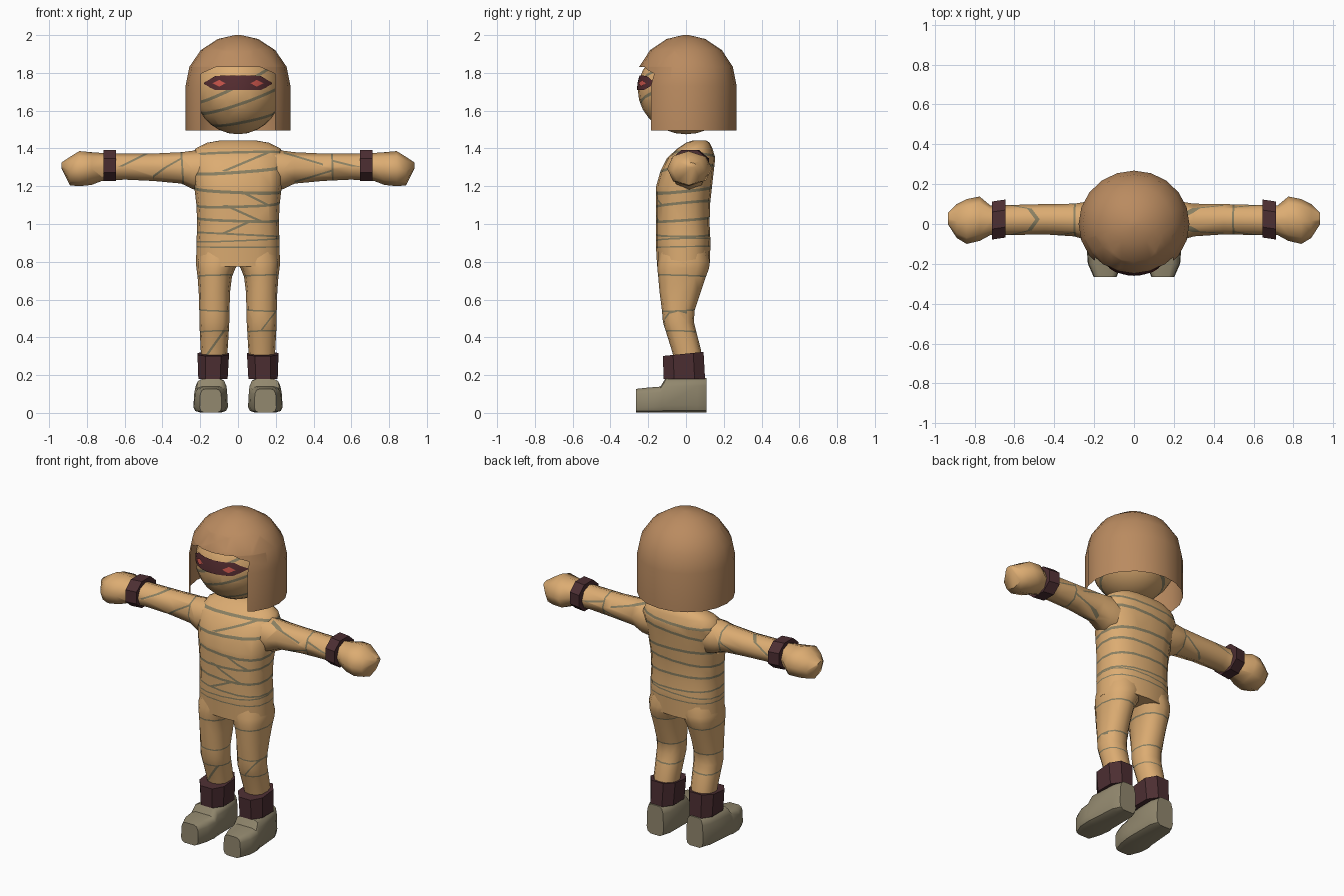
import bpy, bmesh, math
from mathutils import Vector

if "Cube" in bpy.data.objects:
    bpy.data.objects.remove(bpy.data.objects["Cube"])


def material(name, rgb):
    lin = [((c / 255 + 0.055) / 1.055) ** 2.4 for c in rgb]
    m = bpy.data.materials.new(name)
    m.diffuse_color = (*lin, 1)
    m.use_nodes = True
    m.node_tree.nodes["Principled BSDF"].inputs["Base Color"].default_value = m.diffuse_color
    return m


WRAP = material("tan_wrap", (220, 172, 114))
GAP = material("grey_gap", (138, 128, 98))
HOOD = material("brown_hood", (186, 139, 96))
DARK = material("dark_leather", (76, 46, 50))
SHOE = material("olive_shoe", (146, 136, 110))
MASK = material("dark_red_mask", (84, 44, 48))
EYE = material("red_eye", (200, 84, 74))


def oval(axis, t, a0, a1, b0, b1, n=16, p=2.0, turn=0.0):
    """Superellipse ring across an axis, filling the box a0..a1 by b0..b1."""
    ring = []
    for i in range(n):
        w = 2 * math.pi * (i + turn) / n
        c, s = math.cos(w), math.sin(w)
        a = (a0 + a1) / 2 + (a1 - a0) / 2 * math.copysign(abs(c) ** (2 / p), c)
        b = (b0 + b1) / 2 + (b1 - b0) / 2 * math.copysign(abs(s) ** (2 / p), s)
        ring.append(Vector({"x": (t, a, b), "y": (a, t, b), "z": (a, b, t)}[axis]))
    return ring


def loft(rings, side=1):
    bm = bmesh.new()
    rows = [[bm.verts.new((v.x * side, v.y, v.z)) for v in r] for r in rings]
    n = len(rows[0])
    for lo, hi in zip(rows, rows[1:]):
        for i in range(n):
            bm.faces.new((lo[i], lo[(i + 1) % n], hi[(i + 1) % n], hi[i]))
    bm.faces.new(rows[0])
    bm.faces.new(rows[-1])
    bmesh.ops.recalc_face_normals(bm, faces=bm.faces)
    return bm


def cut(bm, co, no, faces=None):
    faces = list(bm.faces) if faces is None else faces
    geom = set(faces)
    for f in faces:
        geom.update(f.edges)
        geom.update(f.verts)
    bmesh.ops.bisect_plane(bm, geom=list(geom), dist=1e-5, plane_co=co, plane_no=no)


def stripe(bm, co, no, width, where=lambda c: True):
    """Cut a band between two parallel planes and give it the gap colour."""
    co, no = Vector(co), Vector(no).normalized()
    for k in (-0.5, 0.5):
        cut(bm, co + no * width * k, no, [f for f in bm.faces if where(f.calc_center_median())])
    for f in bm.faces:
        c = f.calc_center_median()
        if where(c) and abs((c - co).dot(no)) < width / 2:
            f.material_index = 1


def finish(name, bm, mats, angle=40):
    me = bpy.data.meshes.new(name)
    bm.to_mesh(me)
    bm.free()
    for m in mats:
        me.materials.append(m)
    ob = bpy.data.objects.new(name, me)
    bpy.context.collection.objects.link(ob)
    bpy.ops.object.select_all(action="DESELECT")
    ob.select_set(True)
    bpy.context.view_layer.objects.active = ob
    bpy.ops.object.shade_smooth_by_angle(angle=math.radians(angle))
    return ob


# Torso: z, half width, front y, back y
torso = [(0.775, 0.222, -0.153, 0.125), (0.9, 0.22, -0.16, 0.13), (1.0, 0.216, -0.16, 0.125),
         (1.1, 0.22, -0.16, 0.127), (1.2, 0.232, -0.158, 0.138), (1.28, 0.245, -0.135, 0.147),
         (1.35, 0.25, -0.1, 0.155), (1.4, 0.225, -0.045, 0.14), (1.43, 0.165, 0.0, 0.125),
         (1.443, 0.09, 0.04, 0.105)]
bm = loft([oval("z", z, -w, w, f, b, 16, 2.5) for z, w, f, b in torso])
for z, tx, ty, w in [(1.375, 0.03, -0.1, 0.014), (1.285, 0.07, 0.1, 0.016), (1.18, -0.04, 0.1, 0.016),
                     (1.105, 0.03, 0.1, 0.014), (1.025, -0.03, 0.07, 0.014), (0.945, -0.05, 0.0, 0.01),
                     (0.915, 0.04, 0.03, 0.008), (0.88, 0.0, 0.02, 0.007)]:
    stripe(bm, (0, -0.02, z), (-tx, -ty, 1), w)
# Slanting wraps between the level ones on the chest
for x, z, slope, lo, hi in [(0.08, 1.345, 0.42, 1.285, 1.385), (0.08, 1.14, -0.5, 1.09, 1.18),
                            (0.02, 1.06, -0.45, 1.015, 1.1), (0.0, 0.985, 0.45, 0.945, 1.025)]:
    stripe(bm, (x, 0, z), (-slope, 0, 1), 0.012,
           lambda c, lo=lo, hi=hi: c.y < -0.02 and lo < c.z < hi and abs(c.x) < 0.19)
finish("torso", bm, [WRAP, GAP])

# Leg: z, inner x, outer x, front y, back y
leg = [(0.27, 0.06, 0.195, -0.06, 0.085), (0.33, 0.055, 0.197, -0.075, 0.08),
       (0.48, 0.046, 0.205, -0.122, 0.042), (0.54, 0.045, 0.205, -0.127, 0.045),
       (0.64, 0.042, 0.208, -0.14, 0.078), (0.72, 0.032, 0.214, -0.147, 0.105),
       (0.765, 0.014, 0.22, -0.152, 0.122), (0.8, -0.01, 0.222, -0.15, 0.126),
       (0.86, -0.02, 0.21, -0.14, 0.115)]
# Shoe: y, inner x, outer x, height
shoe = [(-0.265, 0.085, 0.205, 0.128), (-0.2, 0.06, 0.235, 0.135), (-0.135, 0.05, 0.24, 0.14),
        (-0.11, 0.052, 0.235, 0.182), (0.06, 0.055, 0.22, 0.185), (0.108, 0.075, 0.195, 0.185)]
# Arm and fist: x, front y, back y, bottom z, top z
arm = [(0.16, -0.08, 0.11, 1.17, 1.395), (0.24, -0.08, 0.112, 1.185, 1.388),
       (0.3, -0.062, 0.102, 1.214, 1.38), (0.45, -0.052, 0.1, 1.228, 1.373),
       (0.6, -0.055, 0.096, 1.235, 1.372), (0.72, -0.055, 0.092, 1.228, 1.376),
       (0.775, -0.085, 0.138, 1.207, 1.38), (0.84, -0.1, 0.125, 1.2, 1.386),
       (0.89, -0.07, 0.1, 1.205, 1.355), (0.935, 0.0, 0.055, 1.295, 1.325)]

for s, label in ((1, "left"), (-1, "right")):
    bm = loft([oval("z", z, a, b, f, k, 12, 2.3) for z, a, b, f, k in leg], s)
    for z, t in [(0.725, 0.03), (0.545, -0.04), (0.43, 0.04)]:
        stripe(bm, (s * 0.12, 0, z), (-t, t, 1), 0.008)
    if s > 0:
        stripe(bm, (0.16, 0, 0.485), (-1.3, 0, 1), 0.008, lambda c: c.y < 0 and 0.425 < c.z < 0.55)
    else:
        stripe(bm, (-0.12, 0, 0.37), (-1.4, 0, 1), 0.012, lambda c: c.y < 0 and c.z < 0.435)
    finish(label + "_leg", bm, [WRAP, GAP], 60)

    # Ankle cuff, its top rising to the back
    low = oval("z", 0.18, 0.05, 0.215, -0.125, 0.108, 8, 2.5, 0.5)
    top = oval("z", 0.312, 0.042, 0.22, -0.13, 0.1, 8, 2.5, 0.5)
    for v in top:
        v.z += 0.1 * (v.y + 0.015)
    finish(label + "_ankle_cuff", loft([low, top], s), [DARK], 30)

    rings = [oval("y", y, a, b, 0, h, 12, 4.5, 0.5) for y, a, b, h in shoe]
    for ring in rings:
        for v in ring:
            v.x += (0.135 - v.x) * 0.12 * v.z / 0.185
    finish(label + "_shoe", loft(rings, s), [SHOE], 45)

    bm = loft([oval("x", x, f, k, b, t, 8, 2.1) for x, f, k, b, t in arm], s)
    if s > 0:
        bands = [((0.5, 0, 1.3), (1, 0, 0.03), 0, 1), ((0.3, 0, 1.36), (0.3, 0, 1), 0.24, 0.45),
                 ((0.44, 0, 1.265), (-0.3, 0, 1), 0.3, 0.5), ((0.58, 0, 1.315), (0.25, 0, 1), 0.5, 0.66)]
    else:
        bands = [((-0.295, 0, 1.3), (1, 0, 0.06), -1, 0), ((-0.38, 0, 1.285), (-0.62, 0.3, 1), -0.5, -0.295),
                 ((-0.56, 0, 1.335), (-0.5, 0, 1), -0.66, -0.45)]
    for co, no, lo, hi in bands:
        stripe(bm, co, no, 0.01, lambda c, lo=lo, hi=hi: lo < c.x < hi)
    finish(label + "_arm", bm, [WRAP, GAP], 50)

    # Wrist band
    rings = [oval("x", x, -0.08 + d, 0.125 + d, 1.222, 1.397, 8, 2.2, 0.5)
             for x, d in ((0.645, 0.005), (0.713, -0.005))]
    finish(label + "_wrist_band", loft(rings, s), [DARK], 30)

# Head with slanting wraps
HC, HR = Vector((0, 0, 1.71)), Vector((0.23, 0.255, 0.235))
bm = bmesh.new()
bmesh.ops.create_uvsphere(bm, u_segments=24, v_segments=14, radius=1)
for v in bm.verts:
    v.co = HC + v.co * HR
for z, tx, w in [(1.655, 0.35, 0.016), (1.55, 0.2, 0.016), (1.755, 0.5, 0.016)]:
    stripe(bm, (0, 0, z), (-tx, -0.1, 1), w)
finish("head", bm, [WRAP, GAP])


def face_plate(name, outline, lift, mat, cx=0.0):
    """Thin plate following the face; outline holds x, low z, high z."""
    b = bmesh.new()
    cols = []
    for x, lo, hi in outline:
        col = []
        for z in (lo, (lo + hi) / 2, hi):
            d = 1 - ((x + cx) / HR.x) ** 2 - ((z - HC.z) / HR.z) ** 2
            col.append(b.verts.new((x + cx, -HR.y * math.sqrt(max(d, 0)) - lift, z)))
        cols.append(col)
    for p, q in zip(cols, cols[1:]):
        for i in (0, 1):
            b.faces.new((p[i], q[i], q[i + 1], p[i + 1]))
    bmesh.ops.remove_doubles(b, verts=b.verts, dist=1e-4)
    finish(name, b, [mat])


steps = [i * 0.03 - 0.18 for i in range(13)]
face_plate("eye_mask", [(x, 1.745 - min(0.036, (0.185 - abs(x)) * 0.6),
                         1.745 + min(0.04, (0.185 - abs(x)) * 0.6)) for x in steps], 0.005, MASK)
for cx, label in ((0.1, "left_eye"), (-0.1, "right_eye")):
    face_plate(label, [(x, 1.745 - h, 1.745 + h)
                       for x, h in ((-0.034, 0.0), (-0.017, 0.009), (0, 0.018), (0.017, 0.009), (0.034, 0.0))],
               0.009, EYE, cx)

# Hood: dome over a straight skirt, with the face opening cut out
rings = [oval("z", 1.495, -0.278, 0.278, -0.268, 0.268, 20)]
for a in (0, 22.5, 45, 67.5, 86):
    c, h = math.cos(math.radians(a)), math.sin(math.radians(a))
    rings.append(oval("z", 1.73 + 0.27 * h, -0.278 * c, 0.278 * c, -0.268 * c, 0.268 * c, 20))
bm = loft(rings)
bmesh.ops.delete(bm, geom=[f for f in bm.faces if f.calc_center_median().z < 1.5], context="FACES")
front = lambda: [f for f in bm.faces if f.calc_center_median().y < -0.05]
for co, no in [((0.195, 0, 0), (1, 0, 0)), ((-0.195, 0, 0), (1, 0, 0)), ((0, 0, 1.83), (0, 0, 1)),
               ((0.12, 0, 1.83), (0.45, 0, 1)), ((-0.12, 0, 1.83), (-0.45, 0, 1))]:
    cut(bm, co, no, front())
hole = []
for f in front():
    c = f.calc_center_median()
    if abs(c.x) < 0.195 and c.z < 1.83 - max(0, abs(c.x) - 0.12) * 0.45:
        hole.append(f)
bmesh.ops.delete(bm, geom=hole, context="FACES")
finish("hood", bm, [HOOD], 50)
